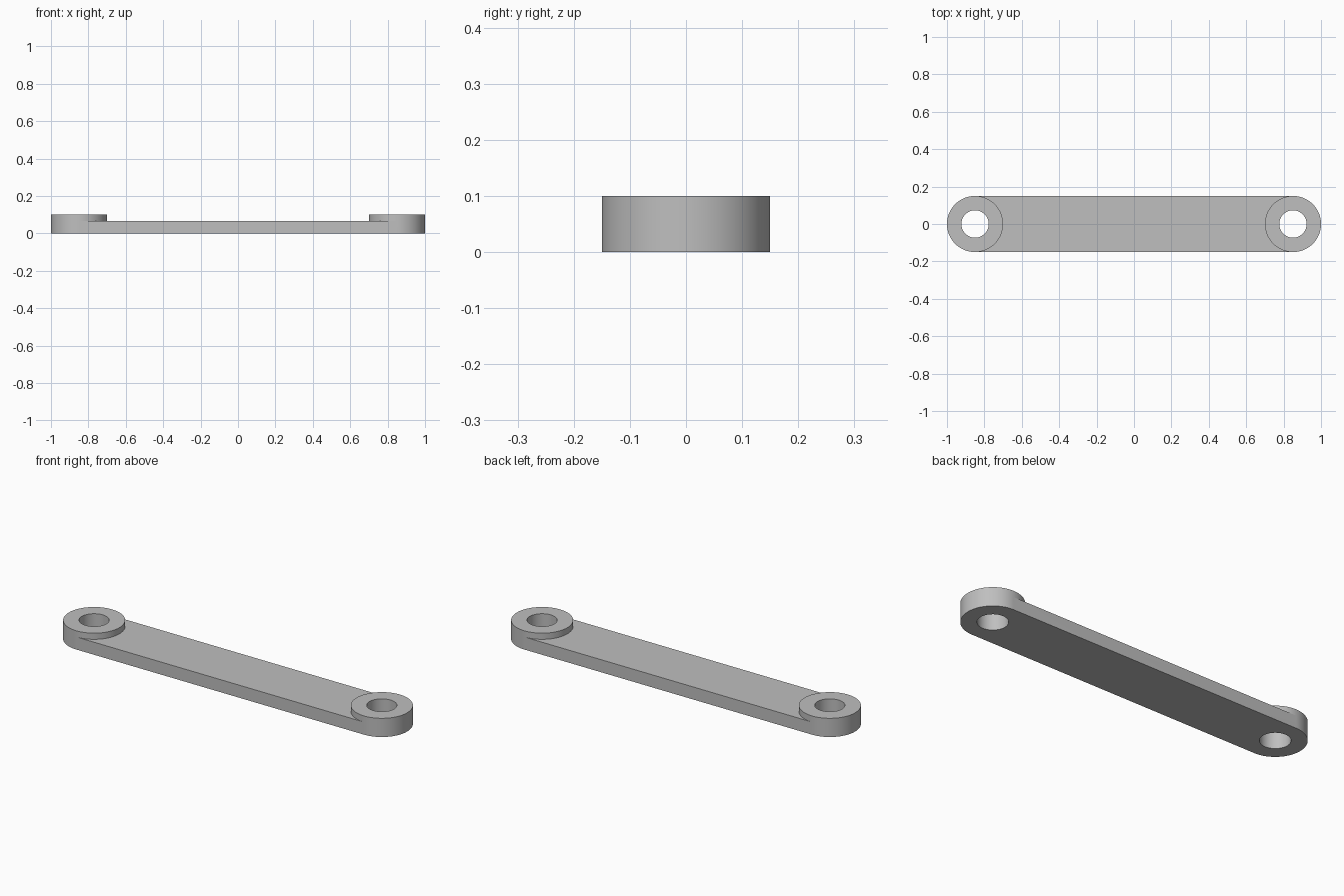
import bpy, bmesh
from math import sin, cos, pi

if "Cube" in bpy.data.objects:
    bpy.data.objects.remove(bpy.data.objects["Cube"], do_unlink=True)

CENTRE_X = 0.85      # distance of each boss from the middle
OUTER, HOLE = 0.15, 0.073
BAR_TOP, BOSS_TOP = 0.067, 0.1
SEGMENTS = 96

steel = bpy.data.materials.new("grey metal")
steel.use_nodes = True
grey = (0.52, 0.52, 0.52, 1)
steel.diffuse_color = grey
steel.node_tree.nodes["Principled BSDF"].inputs["Base Color"].default_value = grey

bm = bmesh.new()


def quad(*points):
    bm.faces.new([bm.verts.new(p) for p in points])


def rim(side, radius, i, z):
    """Point on an end circle; angle 0 points away from the bar."""
    a = -pi / 2 + 2 * pi * i / SEGMENTS
    return (side * (CENTRE_X + radius * cos(a)), radius * sin(a), z)


def wall(side, radius, i, low, high):
    quad(rim(side, radius, i, low), rim(side, radius, i + 1, low),
         rim(side, radius, i + 1, high), rim(side, radius, i, high))


# Bosses with through holes at both ends
for side in (-1, 1):
    for i in range(SEGMENTS):
        wall(side, HOLE, i, 0, BOSS_TOP)
        wall(side, OUTER, i, BAR_TOP, BOSS_TOP)
        if i < SEGMENTS // 2:                      # outward half reaches the base
            wall(side, OUTER, i, 0, BAR_TOP)
        for z in (0, BOSS_TOP):
            quad(rim(side, HOLE, i, z), rim(side, HOLE, i + 1, z),
                 rim(side, OUTER, i + 1, z), rim(side, OUTER, i, z))

# Thinner bar between the bosses, top and bottom
for i in range(SEGMENTS // 2, SEGMENTS):
    for z in (0, BAR_TOP):
        quad(rim(-1, OUTER, i, z), rim(-1, OUTER, i + 1, z),
             rim(1, OUTER, i + 1, z), rim(1, OUTER, i, z))

# Long straight sides of the bar
for i in (0, SEGMENTS // 2):
    quad(rim(-1, OUTER, i, 0), rim(1, OUTER, i, 0),
         rim(1, OUTER, i, BAR_TOP), rim(-1, OUTER, i, BAR_TOP))

bmesh.ops.remove_doubles(bm, verts=bm.verts, dist=0.00001)
bmesh.ops.recalc_face_normals(bm, faces=bm.faces)

mesh = bpy.data.meshes.new("link_arm")
bm.to_mesh(mesh)
bm.free()
mesh.materials.append(steel)
arm = bpy.data.objects.new("link_arm", mesh)
bpy.context.collection.objects.link(arm)

bpy.ops.object.select_all(action='DESELECT')
arm.select_set(True)
bpy.context.view_layer.objects.active = arm
bpy.ops.object.shade_smooth_by_angle(angle=pi / 6)
